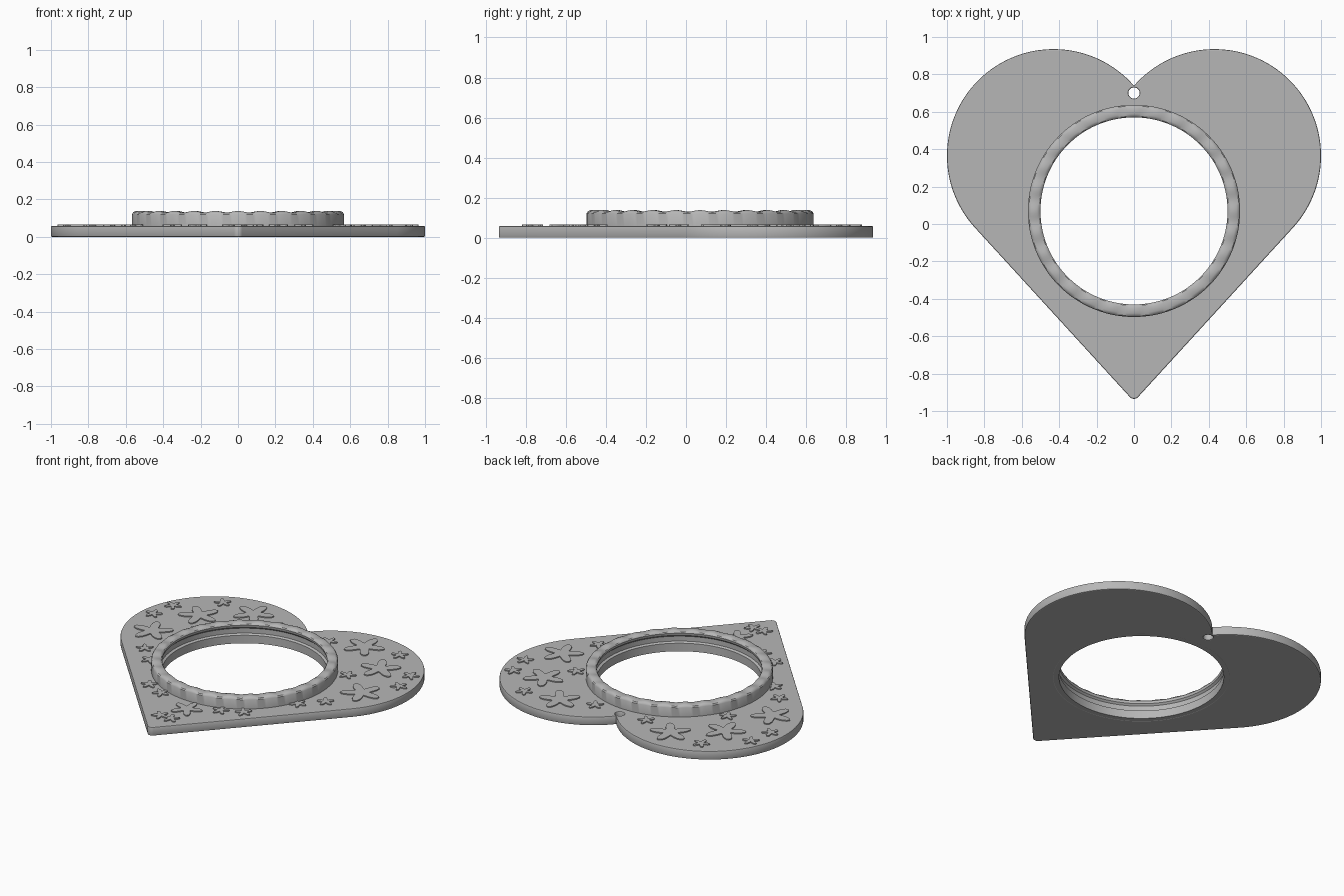
import bpy, bmesh
from math import sin, cos, pi, radians, tau

cube = bpy.data.objects.get("Cube")
if cube:
    bpy.data.objects.remove(cube, do_unlink=True)

grey = bpy.data.materials.new("plain grey")
grey.use_nodes = True
colour = (0.47, 0.47, 0.47, 1)
grey.diffuse_color = colour
grey.node_tree.nodes["Principled BSDF"].inputs["Base Color"].default_value = colour

PLATE_TOP = 0.058
RING_Y = 0.07


def arc(cx, cy, r, start, end, steps):
    angles = [radians(start + (end - start) * i / steps) for i in range(steps + 1)]
    return [(cx + r * cos(a), cy + r * sin(a)) for a in angles]


def smooth(obj, angle=35):
    bpy.ops.object.select_all(action='DESELECT')
    obj.select_set(True)
    bpy.context.view_layer.objects.active = obj
    bpy.ops.object.shade_smooth_by_angle(angle=radians(angle))


def mesh_object(name, bm):
    bmesh.ops.recalc_face_normals(bm, faces=bm.faces)
    mesh = bpy.data.meshes.new(name)
    bm.to_mesh(mesh)
    bm.free()
    mesh.materials.append(grey)
    obj = bpy.data.objects.new(name, mesh)
    bpy.context.collection.objects.link(obj)
    smooth(obj)
    return obj


# Heart plate: mirrored outline with a round opening and a hanging hole
half = arc(0.43, 0.365, 0.57, 139, -42.3, 64) + arc(0, -0.905, 0.03, -42.3, -90, 6)
outline = half + [(-x, y) for x, y in half[-2:0:-1]]
loops = [outline, arc(0, RING_Y, 0.53, 0, 357, 119), arc(0, 0.7, 0.03, 0, 345, 23)]
curve = bpy.data.curves.new("heart_plate", 'CURVE')
curve.dimensions = '2D'
curve.fill_mode = 'BOTH'
bevel = 0.006
curve.extrude = PLATE_TOP / 2 - bevel
curve.bevel_depth = bevel
curve.bevel_resolution = 1
curve.offset = -bevel
for loop in loops:
    spline = curve.splines.new('POLY')
    spline.points.add(len(loop) - 1)
    for point, (x, y) in zip(spline.points, loop):
        point.co = (x, y, 0, 1)
    spline.use_cyclic_u = True
curve.materials.append(grey)
plate = bpy.data.objects.new("heart_plate", curve)
bpy.context.collection.objects.link(plate)
plate.location.z = PLATE_TOP / 2
bpy.ops.object.select_all(action='DESELECT')
plate.select_set(True)
bpy.context.view_layer.objects.active = plate
bpy.ops.object.convert(target='MESH')
smooth(bpy.context.view_layer.objects.active)

# Raised rim: revolved profile (radius, height, wave share) with a scalloped top
profile = [(0.545, 0.001, 0), (0.5, 0.001, 0), (0.5, 0.055, 0), (0.515, 0.062, 0),
           (0.515, 0.095, 0), (0.503, 0.106, 0), (0.5, 0.122, 0), (0.506, 0.13, 0.5),
           (0.518, 0.134, 1), (0.548, 0.134, 1), (0.561, 0.129, 0.5),
           (0.567, 0.12, 0), (0.567, 0.05, 0), (0.545, 0.045, 0)]
SEGMENTS, WAVES = 224, 28
bm = bmesh.new()
rows = []
for i in range(SEGMENTS):
    a = tau * i / SEGMENTS
    rows.append([bm.verts.new((r * cos(a), RING_Y + r * sin(a),
                               z + 0.004 * w * cos(WAVES * a))) for r, z, w in profile])
for i in range(SEGMENTS):
    row, following = rows[i], rows[(i + 1) % SEGMENTS]
    for j in range(len(profile)):
        k = (j + 1) % len(profile)
        bm.faces.new((row[j], following[j], following[k], row[k]))
mesh_object("raised_rim", bm)


# Soft five-armed stars scattered over the plate
def star(name, x, y, size, turn):
    bm = bmesh.new()
    base, top = [], []
    for i in range(50):
        a = tau * i / 50
        r = size * (0.68 + 0.32 * cos(5 * a))
        px, py = x + r * cos(a + turn), y + r * sin(a + turn)
        base.append(bm.verts.new((px, py, PLATE_TOP - 0.004)))
        top.append(bm.verts.new((px, py, PLATE_TOP + 0.007)))
    bm.faces.new(top)
    bm.faces.new(base[::-1])
    for i in range(50):
        k = (i + 1) % 50
        bm.faces.new((base[i], base[k], top[k], top[i]))
    mesh_object(name, bm)


LARGE, MEDIUM, SMALL = 0.13, 0.1, 0.055
paired = [(0.41, 0.75, LARGE), (0.67, 0.545, LARGE), (0.775, 0.2, LARGE),
          (0.88, 0.57, SMALL), (0.655, 0.775, SMALL), (0.91, 0.405, SMALL),
          (0.56, 0.36, SMALL), (0.67, -0.03, SMALL), (0.55, -0.15, SMALL),
          (0.22, -0.5, SMALL), (0.35, -0.44, SMALL), (0.19, 0.69, SMALL),
          (0.04, -0.765, SMALL)]
for n, (x, y, size) in enumerate(paired):
    turn = pi / 2 + 0.45 * n
    star(f"left_star_{n + 1}", x, y, size, turn)
    star(f"right_star_{n + 1}", -x, y, size, pi - turn)
star("front_star", 0.04, -0.6, MEDIUM, pi / 2)
